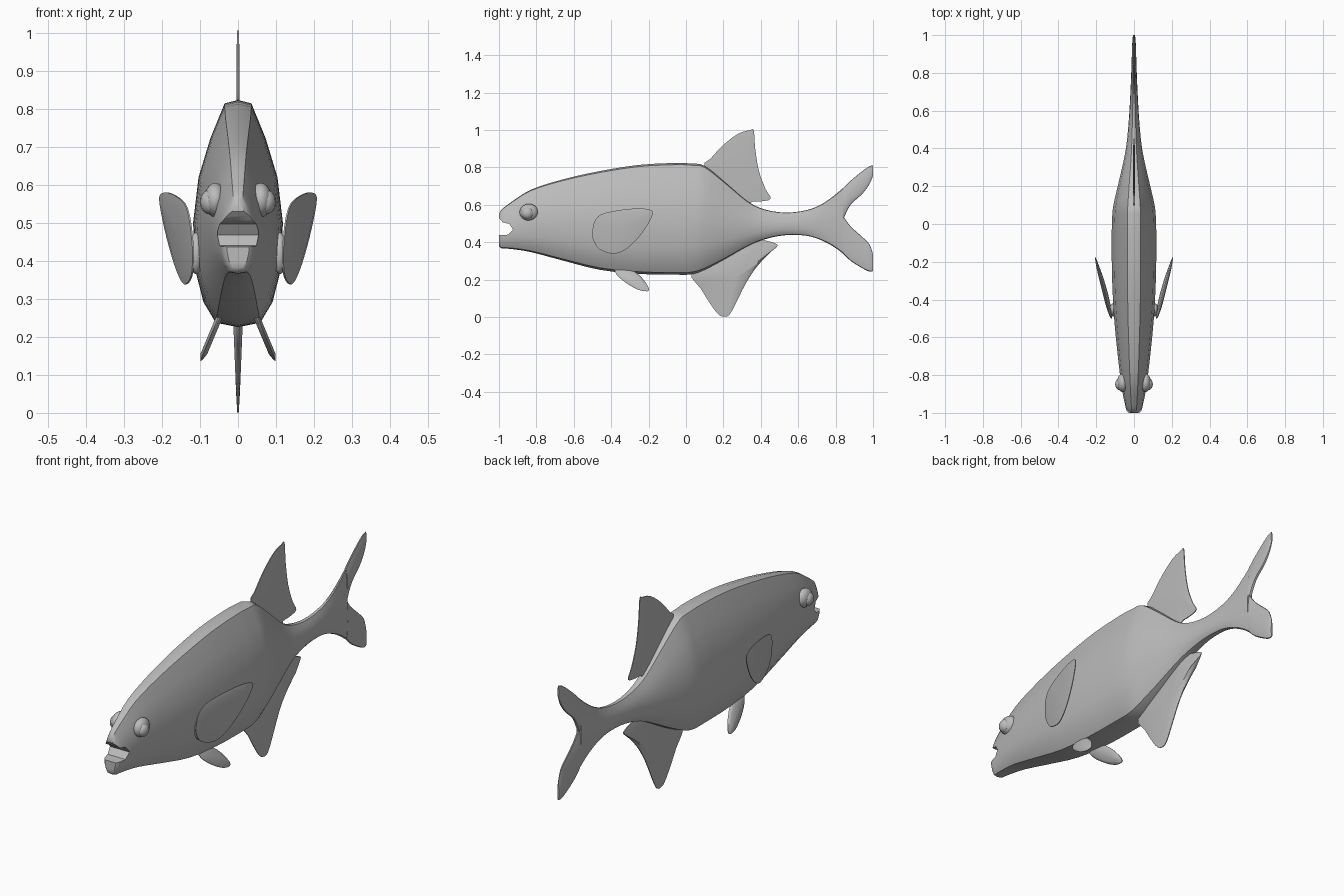
import bpy
import bmesh
import math
from mathutils import Vector

cube = bpy.data.objects.get("Cube")
if cube:
    bpy.data.objects.remove(cube, do_unlink=True)

grey = bpy.data.materials.new("plain grey")
grey.use_nodes = True
grey.diffuse_color = (0.5, 0.5, 0.5, 1)
grey.node_tree.nodes["Principled BSDF"].inputs["Base Color"].default_value = (0.5, 0.5, 0.5, 1)


def finish(name, bm, angle=40):
    """Turn a bmesh into a named, shaded object."""
    bmesh.ops.recalc_face_normals(bm, faces=bm.faces)
    mesh = bpy.data.meshes.new(name)
    bm.to_mesh(mesh)
    bm.free()
    mesh.materials.append(grey)
    obj = bpy.data.objects.new(name, mesh)
    bpy.context.collection.objects.link(obj)
    shade(obj, angle)
    return obj


def shade(obj, angle):
    bpy.ops.object.select_all(action="DESELECT")
    obj.select_set(True)
    bpy.context.view_layer.objects.active = obj
    bpy.ops.object.shade_smooth_by_angle(angle=math.radians(angle))


def spline(points, steps, closed=False):
    """Smooth curve through points of any dimension."""
    pts = [Vector(p) for p in points]
    n = len(pts)
    pick = (lambda i: pts[i % n]) if closed else (lambda i: pts[min(max(i, 0), n - 1)])
    out = []
    for i in range(n if closed else n - 1):
        a, b, c, d = (pick(i + k) for k in (-1, 0, 1, 2))
        for s in range(steps):
            t = s / steps
            out.append(b + (c - a) * (t / 2) + (a * 2 - b * 5 + c * 4 - d) * (t * t / 2)
                       + (b * 3 - a - c * 3 + d) * (t ** 3 / 2))
    if not closed:
        out.append(pts[-1])
    return out


# Half cross-section: share of half width, share of height
HALF = [(0, 1), (.3, .985), (.62, .83), (.88, .66), (1, .46),
        (.95, .25), (.77, .11), (.5, .02), (0, 0)]
SECTION = HALF + [(-x, z) for x, z in HALF[-2:0:-1]]


def loft(name, stations, steps=3):
    """Skin cross-sections given as (y, top, bottom, half width)."""
    bm = bmesh.new()
    rings = []
    for y, top, low, wide in spline(stations, steps):
        rings.append([bm.verts.new((x * wide, y, low + z * (top - low))) for x, z in SECTION])
    n = len(SECTION)
    for a, b in zip(rings, rings[1:]):
        for i in range(n):
            j = (i + 1) % n
            bm.faces.new((a[i], a[j], b[j], b[i]))
    bm.faces.new(rings[0])
    bm.faces.new(rings[-1])
    return finish(name, bm)


def fin(name, outline, place, thick, rim=0.002):
    """Thin lens-shaped fin: a (y, z) outline put in space by place()."""
    bm = bmesh.new()
    edge = spline(outline, 3, closed=True)
    mid = sum(edge, Vector((0, 0))) / len(edge)

    def ring(shrink, side, half):
        verts = []
        for p in edge:
            y, z = mid.lerp(p, shrink)
            verts.append(bm.verts.new((place(y, z) + side * half(z), y, z)))
        return verts

    def bridge(a, b):
        for i in range(len(a)):
            j = (i + 1) % len(a)
            bm.faces.new((a[i], a[j], b[j], b[i]))

    rims = []
    for side in (-1, 1):
        outer = ring(1, side, lambda z: rim)
        inner = ring(0.75, side, thick)
        bridge(outer, inner)
        centre = bm.verts.new((place(*mid) + side * thick(mid.y), *mid))
        for i in range(len(inner)):
            bm.faces.new((inner[i - 1], inner[i], centre))
        rims.append(outer)
    bridge(*rims)
    return finish(name, bm, 50)


def blob(name, centre, scale):
    bm = bmesh.new()
    bmesh.ops.create_uvsphere(bm, u_segments=16, v_segments=10, radius=1)
    bmesh.ops.scale(bm, vec=scale, verts=bm.verts)
    bmesh.ops.translate(bm, vec=centre, verts=bm.verts)
    return finish(name, bm, 60)


# Body from snout to tail fork
body = loft("body", [
    (-1, .55, .38, .03), (-.985, .575, .367, .042), (-.94, .61, .364, .052),
    (-.83, .68, .347, .07), (-.66, .735, .302, .09), (-.46, .78, .252, .108),
    (-.25, .813, .23, .117), (-.06, .823, .226, .118), (.03, .82, .228, .116),
    (.1, .808, .25, .109), (.21, .72, .308, .084), (.33, .618, .377, .056),
    (.42, .575, .415, .04), (.53, .558, .437, .029), (.64, .57, .435, .022),
    (.72, .6, .412, .018), (.79, .648, .375, .015), (.84, .69, .338, .013)])

# Mouth opening, cut across the snout
profile = [(-1.1, .435), (-1, .437), (-.95, .44), (-.925, .468),
           (-.945, .497), (-.98, .506), (-1, .53), (-1.1, .53)]
bm = bmesh.new()
face = bm.faces.new([bm.verts.new((-.2, y, z)) for y, z in profile])
grown = bmesh.ops.extrude_face_region(bm, geom=[face])
bmesh.ops.translate(bm, vec=(.4, 0, 0),
                    verts=[v for v in grown["geom"] if isinstance(v, bmesh.types.BMVert)])
cutter = finish("mouth_cutter", bm)
cutter.hide_render = True
cut = body.modifiers.new("mouth", "BOOLEAN")
cut.operation = "DIFFERENCE"
cut.solver = "EXACT"
cut.object = cutter
bpy.context.view_layer.objects.active = body
bpy.ops.object.modifier_apply(modifier=cut.name)
bpy.data.objects.remove(cutter, do_unlink=True)
shade(body, 40)

# Forked tail
loft("tail_upper_lobe", [(.84, .69, .52, .013), (.88, .728, .6, .012), (.94, .778, .655, .01),
                         (.98, .805, .708, .008), (1, .81, .755, .004)])
loft("tail_lower_lobe", [(.84, .54, .338, .013), (.88, .485, .3, .012), (.94, .43, .262, .01),
                         (.98, .39, .243, .008), (1, .335, .245, .004)])

# Fins on the centre line
fin("dorsal_fin", [(.1, .808), (.13, .845), (.2, .92), (.28, .98), (.34, .998), (.362, .998),
                   (.37, .9), (.39, .78), (.425, .685), (.453, .632), (.4, .618), (.35, .615),
                   (.33, .59), (.2, .7)],
    lambda y, z: 0, lambda z: .004)
fin("anal_fin", [(.03, .24), (.08, .15), (.13, .07), (.17, .017), (.2, .002), (.23, .01),
                 (.26, .06), (.32, .18), (.38, .27), (.45, .345), (.49, .385), (.42, .41),
                 (.36, .42), (.2, .34)],
    lambda y, z: 0, lambda z: .003 + .04 * min(z, .3))

# Paired fins and eyes
for side, label in ((1, "left"), (-1, "right")):
    fin(label + "_pectoral_fin",
        [(-.5, .45), (-.49, .51), (-.45, .55), (-.35, .572), (-.25, .58), (-.18, .567),
         (-.195, .51), (-.245, .435), (-.31, .37), (-.38, .338), (-.46, .36), (-.495, .41)],
        lambda y, z: side * (.113 + .24 * (y + .49) + .08 * (z - .34)), lambda z: .007)
    blob(label + "_pectoral_root", (side * .11, -.455, .42), (.02, .035, .055))
    fin(label + "_pelvic_fin",
        [(-.38, .265), (-.34, .275), (-.27, .24), (-.22, .19), (-.197, .142), (-.245, .142),
         (-.31, .175), (-.37, .225)],
        lambda y, z: side * (.05 + .42 * (.25 - z)), lambda z: .009)
    blob(label + "_eye_socket", (side * .06, -.84, .56), (.03, .05, .045))
    blob(label + "_eye", (side * .073, -.848, .555), (.027, .033, .033))
